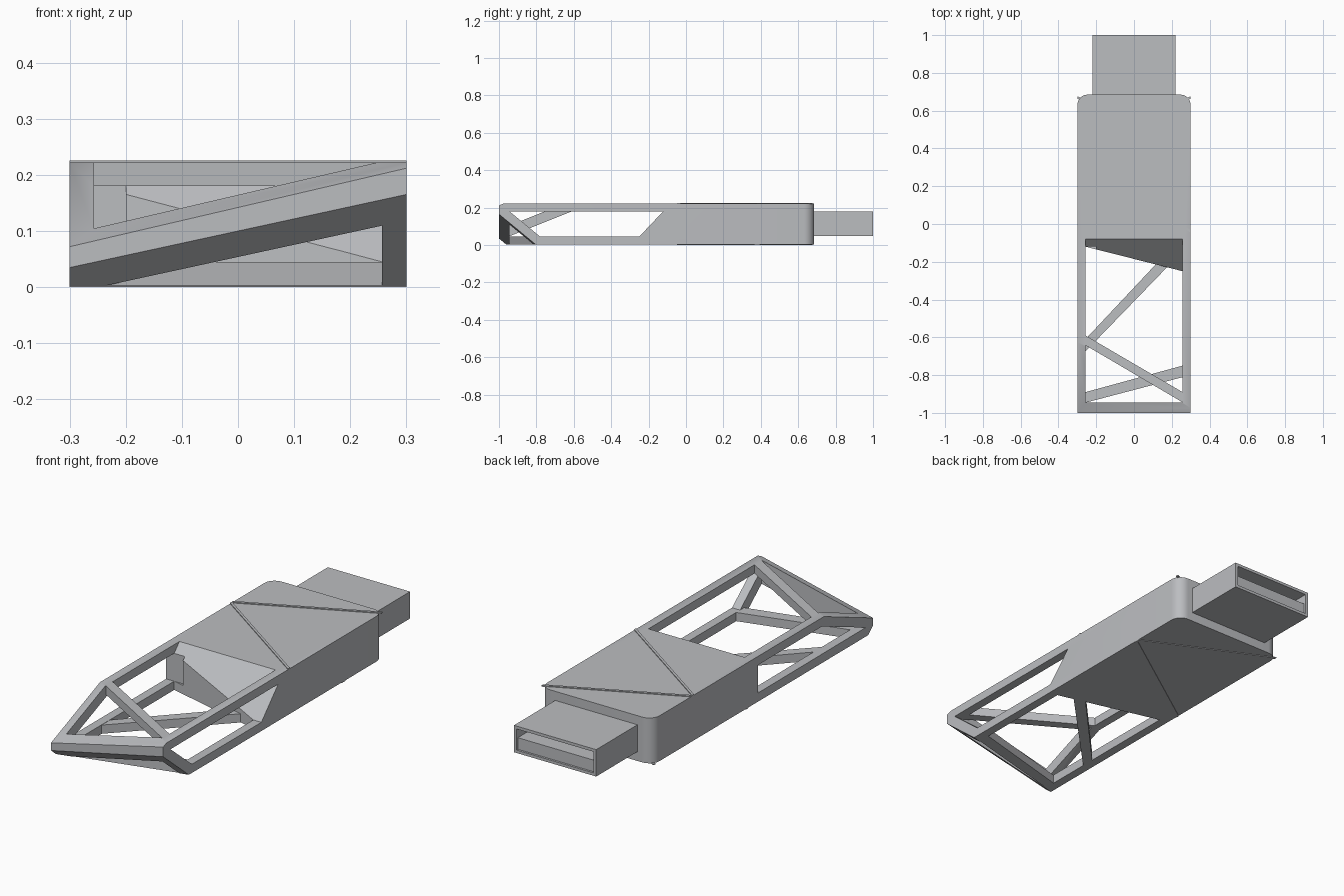
import bpy, bmesh, math
from mathutils import Vector

if "Cube" in bpy.data.objects:
    bpy.data.objects.remove(bpy.data.objects["Cube"], do_unlink=True)

# One plain grey metal
grey = bpy.data.materials.new("light_grey")
grey.use_nodes = True
COLOUR = (0.50, 0.51, 0.53, 1)
grey.diffuse_color = COLOUR
grey.node_tree.nodes["Principled BSDF"].inputs["Base Color"].default_value = COLOUR

BOTTOM, TOP = 0.003, 0.222        # body faces, the ridges stand slightly proud
HALF, BACK, BAR = 0.3, 0.685, 0.045
INNER = HALF - BAR + 0.002        # inside half width of the frame
NOSE = -0.944                     # back of the nose bar
FLOOR, CEIL = BAR, 0.18


def prism(name, points, low, high, axis="z", planes=()):
    """Extrude a polygon along z (points are x, y) or x (points are y, z)."""
    bm = bmesh.new()
    place = (lambda p, h: (p[0], p[1], h)) if axis == "z" else (lambda p, h: (h, p[0], p[1]))
    face = bm.faces.new([bm.verts.new(place(p, low)) for p in points])
    ext = bmesh.ops.extrude_face_region(bm, geom=[face])
    offset = Vector((0, 0, high - low) if axis == "z" else (high - low, 0, 0))
    bmesh.ops.translate(bm, vec=offset, verts=[g for g in ext["geom"] if isinstance(g, bmesh.types.BMVert)])
    for co, normal in planes:
        cut = bmesh.ops.bisect_plane(bm, geom=bm.verts[:] + bm.edges[:] + bm.faces[:],
                                     plane_co=co, plane_no=normal, clear_outer=True)
        edges = [e for e in cut["geom_cut"] if isinstance(e, bmesh.types.BMEdge)]
        bmesh.ops.holes_fill(bm, edges=edges, sides=0)
    bmesh.ops.recalc_face_normals(bm, faces=bm.faces[:])
    mesh = bpy.data.meshes.new(name)
    bm.to_mesh(mesh)
    bm.free()
    mesh.materials.append(grey)
    obj = bpy.data.objects.new(name, mesh)
    bpy.context.collection.objects.link(obj)
    return obj


def activate(obj):
    bpy.ops.object.select_all(action="DESELECT")
    obj.select_set(True)
    bpy.context.view_layer.objects.active = obj


def carve(target, cutter):
    activate(target)
    mod = target.modifiers.new("carve", "BOOLEAN")
    mod.operation, mod.solver, mod.object = "DIFFERENCE", "EXACT", cutter
    bpy.ops.object.modifier_apply(modifier=mod.name)
    bpy.data.objects.remove(cutter, do_unlink=True)


def rect(x, y0, y1):
    return [(-x, y0), (x, y0), (x, y1), (-x, y1)]


# Body outline with two rounded back corners and two slanted nose cuts
R = 0.055
outline = [(-HALF, -1), (HALF, -1)]
for side, start in ((1, 0), (-1, 90)):
    for i in range(9):
        a = math.radians(start + i * 90 / 8)
        outline.append((side * (HALF - R) + R * math.cos(a), BACK - R + R * math.sin(a)))
upper_cut = ((0, -1, 0.142), (-0.233, -0.40, 1))
lower_cut = ((0, -1, 0.100), (0.217, -0.825, -1))
body = prism("body_frame", outline, BOTTOM, TOP, planes=(upper_cut, lower_cut))

# Hollow inside the frame, ending in a skewed upright wall
carve(body, prism("hollow", [(-INNER, NOSE), (INNER, NOSE), (INNER, -0.25), (-INNER, -0.12)], FLOOR, CEIL))
# Sloped wall running up to the top window
carve(body, prism("ramp", [(-0.5, FLOOR), (-0.25, FLOOR), (-0.08, TOP), (-0.005, 0.3), (-0.5, 0.3)],
                  -INNER, INNER, axis="x"))

# Windows above the hollow, divided by a diagonal bar
MID = 0.11
top_windows = [
    [(-INNER, -0.59), (INNER, -0.89), (INNER, -0.4), (-INNER, -0.4)],
    [(-INNER, -0.642), (-INNER, NOSE), (INNER, NOSE)],
]
for shape in top_windows:
    carve(body, prism("top_window", shape, MID, 0.4))

# Windows below the hollow, divided by two diagonal bars
bottom_windows = [
    [(-INNER, -0.12), (0.115, -0.214), (-INNER, -0.61)],
    [(0.175, -0.229), (INNER, -0.25), (INNER, -0.75), (-INNER, -0.89), (-INNER, -0.675)],
    [(INNER, NOSE), (INNER, -0.811), (-0.25, NOSE)],
]
for shape in bottom_windows:
    carve(body, prism("bottom_window", shape, -0.2, MID))

# Side windows
carve(body, prism("right_window", [(-0.12, FLOOR), (-0.12, CEIL), (-0.61, CEIL), (NOSE, FLOOR + 0.002)],
                  -0.4, -0.2, axis="x"))
carve(body, prism("left_window", [(-0.122, CEIL), (-0.25, FLOOR), (-0.78, FLOOR), (NOSE, CEIL)],
                  0.2, 0.4, axis="x"))
activate(body)
bpy.ops.object.shade_smooth_by_angle(angle=math.radians(25))

# Thin raised seams, the lower pair is the upper pair turned half round
W = 0.007
for name, side, low, high in (("top", 1, TOP - 0.002, 0.226), ("bottom", -1, 0, BOTTOM + 0.002)):
    for part, y0, y1 in (("back_seam", 0.385, BACK - 0.015), ("front_seam", 0.375, -0.04)):
        x0, x1 = -HALF * side, HALF * side
        prism(f"{name}_{part}", [(x0, y0 - W), (x1, y1 - W), (x1, y1 + W), (x0, y0 + W)], low, high)

# Plug shell with its tongue
P, P_LOW, P_HIGH, WALL = 0.22, 0.048, 0.178, 0.014
plug = prism("plug_shell", rect(P, BACK - 0.02, 1), P_LOW, P_HIGH)
carve(plug, prism("plug_hollow", rect(P - WALL, BACK + 0.02, 1.1), P_LOW + WALL, P_HIGH - WALL))
prism("plug_tongue", rect(P - WALL, BACK + 0.01, 0.99), P_LOW + WALL - 0.002, P_LOW + 0.07)
